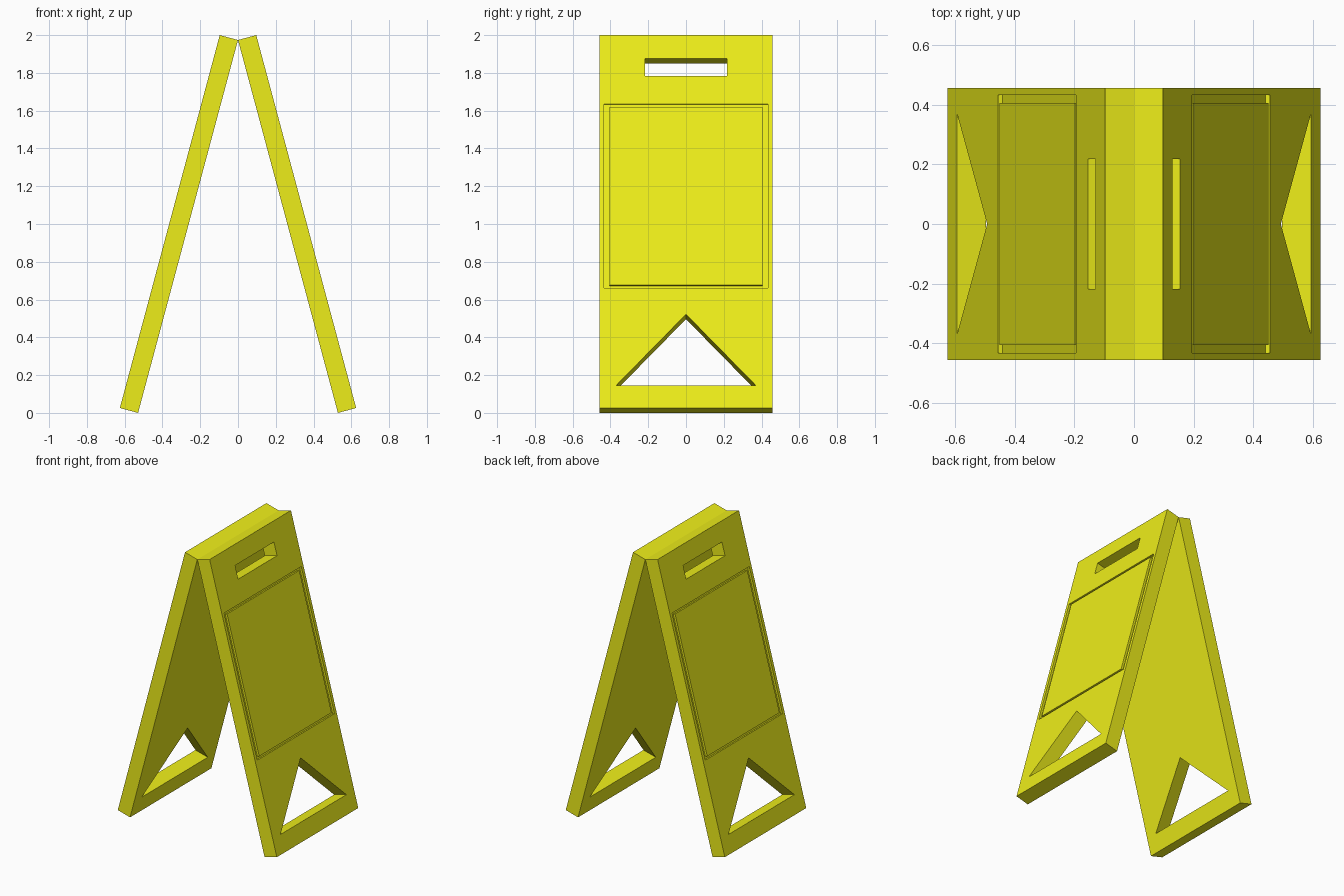
import bpy, bmesh, math

if "Cube" in bpy.data.objects:
    bpy.data.objects.remove(bpy.data.objects["Cube"])

TILT = math.radians(15)
C, S = math.cos(TILT), math.sin(TILT)
THICK, HALF_W = 0.1, 0.457
TOP = 2.0 - THICK * S              # height of the shared hinge edge
LENGTH = TOP / C


def place(s, y, t):
    """s runs down the board, y across it, t from inner face to outer face."""
    return (s * S + t * C, y, TOP - s * C + t * S)


def make(name, verts, faces):
    bm = bmesh.new()
    vs = [bm.verts.new(v) for v in verts]
    for f in faces:
        bm.faces.new([vs[i] for i in f])
    bmesh.ops.recalc_face_normals(bm, faces=bm.faces)
    mesh = bpy.data.meshes.new(name)
    bm.to_mesh(mesh)
    bm.free()
    ob = bpy.data.objects.new(name, mesh)
    bpy.context.collection.objects.link(ob)
    return ob


def prism(name, profile, t0, t1):
    n = len(profile)
    verts = [place(s, y, t) for t in (t0, t1) for s, y in profile]
    sides = [(i, (i + 1) % n, n + (i + 1) % n, n + i) for i in range(n)]
    return make(name, verts, sides + [range(n), range(n, 2 * n)])


def rect(s0, s1, half):
    return [(s0, -half), (s1, -half), (s1, half), (s0, half)]


def ring(name, outer, inner, t0, t1):
    loops = [(outer, t0), (outer, t1), (inner, t1), (inner, t0)]
    verts = [place(s, y, t) for prof, t in loops for s, y in prof]
    faces = []
    for k in range(4):
        a, b = 4 * k, 4 * ((k + 1) % 4)
        for i in range(4):
            j = (i + 1) % 4
            faces.append((a + i, a + j, b + j, b + i))
    return make(name, verts, faces)


# tilted board
board = prism("sign_boards", rect(0, LENGTH, HALF_W), 0, THICK)

# handle slot, triangular foot opening, groove around the notice area
cutters = [
    prism("handle_cutter", rect(0.129, 0.223, 0.218), -0.05, 0.15),
    prism("foot_cutter", [(1.530, 0), (1.920, -0.37), (1.920, 0.37)], -0.05, 0.15),
    ring("groove_cutter", rect(0.377, 1.387, 0.433), rect(0.393, 1.370, 0.406),
         THICK - 0.015, THICK + 0.05),
]
bpy.context.view_layer.objects.active = board
for cutter in cutters:
    cutter.hide_render = True
    mod = board.modifiers.new(cutter.name, 'BOOLEAN')
    mod.operation = 'DIFFERENCE'
    mod.solver = 'EXACT'
    mod.object = cutter
    bpy.ops.object.modifier_apply(modifier=mod.name)
    bpy.data.objects.remove(cutter)

# opposite board
mirror = board.modifiers.new("opposite_board", 'MIRROR')
mirror.use_mirror_merge = False

yellow = bpy.data.materials.new("yellow_plastic")
yellow.diffuse_color = (0.85, 0.85, 0.01, 1)
yellow.use_nodes = True
yellow.node_tree.nodes["Principled BSDF"].inputs["Base Color"].default_value = yellow.diffuse_color
board.data.materials.clear()
board.data.materials.append(yellow)
